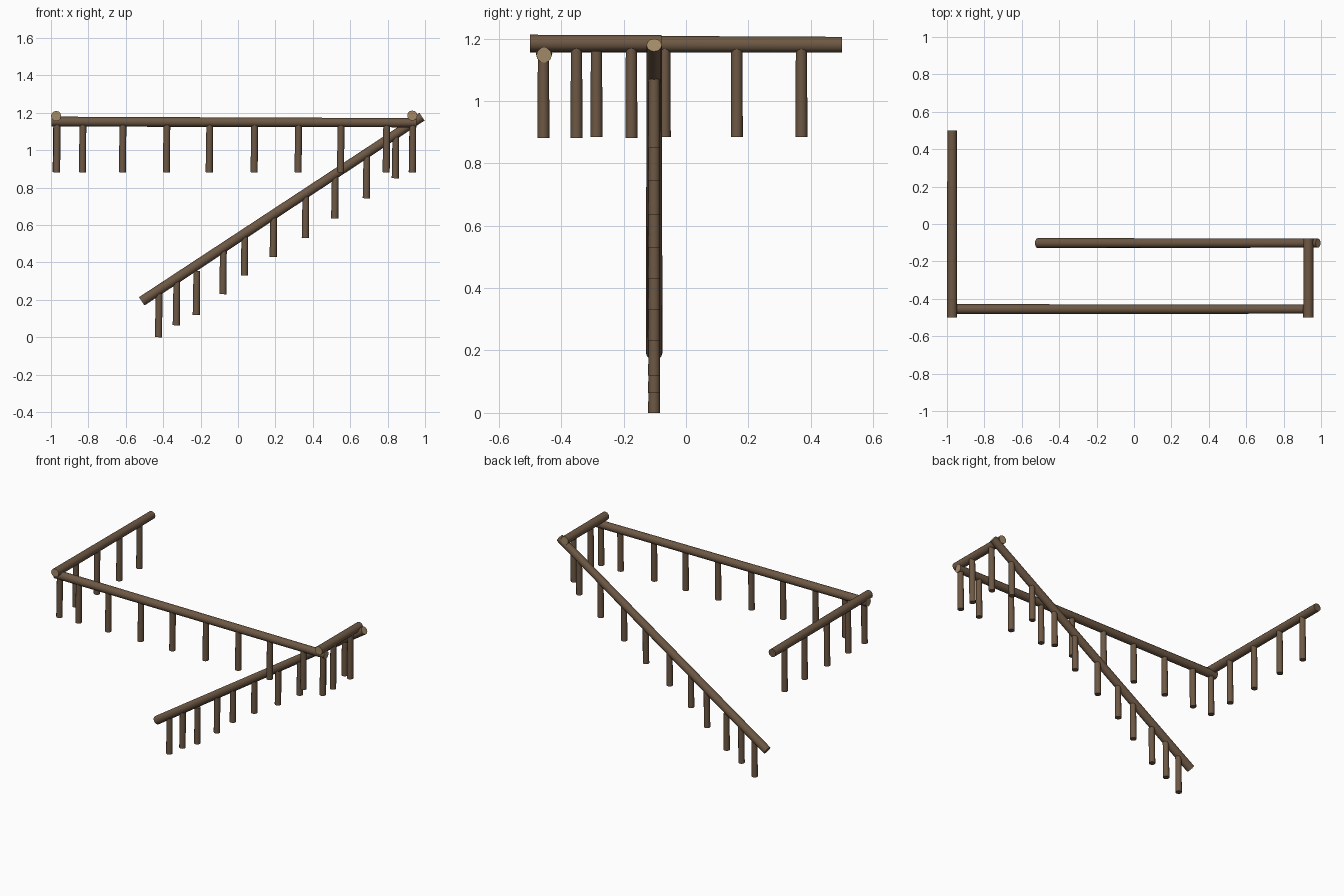
import bpy, bmesh, math
from mathutils import Vector

if "Cube" in bpy.data.objects:
    bpy.data.objects.remove(bpy.data.objects["Cube"])


def material(name, rgb):
    m = bpy.data.materials.new(name)
    m.diffuse_color = (*rgb, 1)
    m.use_nodes = True
    m.node_tree.nodes["Principled BSDF"].inputs["Base Color"].default_value = m.diffuse_color
    return m


BARK = material("bark brown", (0.155, 0.098, 0.058))
CUT = material("cut wood tan", (0.36, 0.25, 0.135))


def log(name, start, end, r0, r1, sides=12, cut_start=False, cut_end=False):
    """Slightly tapered round log between two points, with optional pale sawn ends."""
    a, b = Vector(start), Vector(end)
    axis = b - a
    bm = bmesh.new()
    bmesh.ops.create_cone(bm, cap_ends=True, segments=sides,
                          radius1=r0, radius2=r1, depth=axis.length)
    for f in bm.faces:
        if len(f.verts) > 4:
            top = f.calc_center_median().z > 0
            f.material_index = int(cut_end if top else cut_start)
        else:
            f.smooth = True
    for e in bm.edges:
        e.smooth = e.calc_face_angle(0) < math.radians(50)
    me = bpy.data.meshes.new(name)
    bm.to_mesh(me)
    bm.free()
    me.materials.append(BARK)
    me.materials.append(CUT)
    ob = bpy.data.objects.new(name, me)
    ob.rotation_mode = 'QUATERNION'
    ob.rotation_quaternion = axis.to_track_quat('Z', 'Y')
    ob.location = (a + b) / 2
    bpy.context.collection.objects.link(ob)


def posts(name, points, height):
    """Short uprights; each point is the foot, the top is buried in the rail."""
    for i, (x, y, z) in enumerate(points):
        log(f"{name}_{i + 1}", (x, y, z), (x + 0.003, y, z + height), 0.0192, 0.018)


# Rails
log("left_rail", (-0.9725, -0.5, 1.183), (-0.9725, 0.5, 1.18), 0.0272, 0.0255, cut_start=True)
log("front_rail", (-0.998, -0.455, 1.153), (0.955, -0.455, 1.147), 0.0265, 0.0245,
    cut_start=True, cut_end=True)
log("right_rail", (0.932, -0.5, 1.185), (0.932, -0.078, 1.185), 0.0272, 0.0265,
    cut_start=True, cut_end=True)
log("stair_rail", (-0.515, -0.102, 0.192), (0.984, -0.102, 1.179), 0.0265, 0.0245, cut_end=True)

# Posts under the level rails
posts("left_post", [(-0.972, y, 0.884) for y in (-0.287, -0.068, 0.163, 0.37)], 0.29)
posts("front_post", [(x, -0.457, 0.882) for x in
                     (-0.97, -0.832, -0.618, -0.383, -0.154, 0.086, 0.321, 0.548, 0.792, 0.932)], 0.26)
posts("right_post", [(0.932, y, 0.882) for y in (-0.351, -0.175)], 0.29)

# Posts under the sloping rail
posts("stair_post", [(x, -0.102, z) for x, z in
                     ((-0.425, 0.0), (-0.33, 0.064), (-0.223, 0.12), (-0.081, 0.23),
                      (0.034, 0.33), (0.188, 0.43), (0.36, 0.53), (0.517, 0.636),
                      (0.686, 0.743), (0.841, 0.85))], 0.235)
